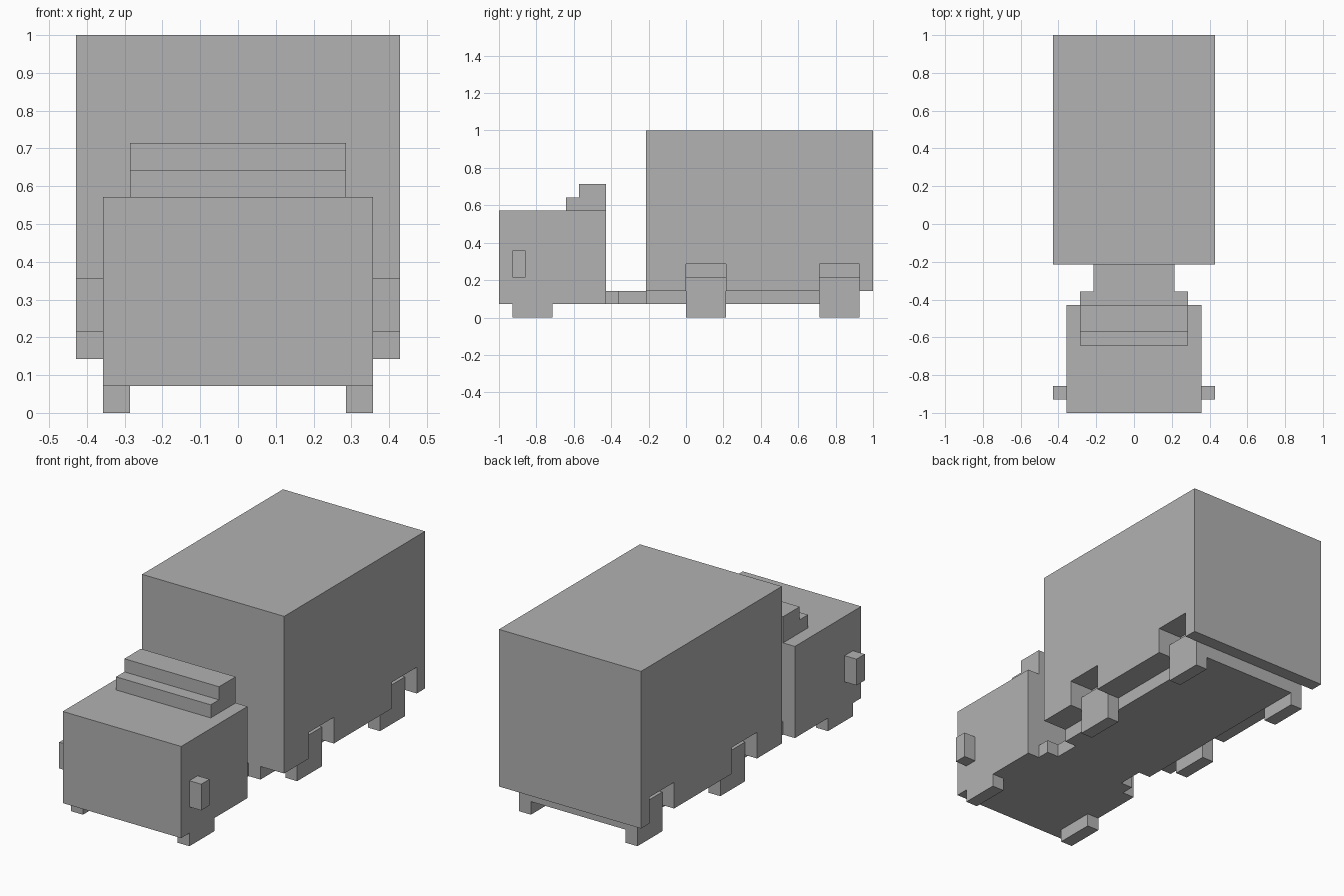
import bpy
import bmesh
from mathutils import Matrix, Vector

if "Cube" in bpy.data.objects:
    bpy.data.objects.remove(bpy.data.objects["Cube"], do_unlink=True)

UNIT = 1 / 14  # size of one block

grey = bpy.data.materials.new("plain_grey")
grey.use_nodes = True
grey.diffuse_color = (0.445, 0.445, 0.445, 1)
grey.node_tree.nodes["Principled BSDF"].inputs["Base Color"].default_value = grey.diffuse_color


def box(name, x, y, z):
    """Block spanning the given (low, high) ranges, in block units."""
    size = Vector([r[1] - r[0] for r in (x, y, z)]) * UNIT
    centre = Vector([r[0] + r[1] for r in (x, y, z)]) * UNIT / 2
    bm = bmesh.new()
    bmesh.ops.create_cube(bm, size=1, matrix=Matrix.LocRotScale(centre, None, size))
    mesh = bpy.data.meshes.new(name)
    bm.to_mesh(mesh)
    bm.free()
    mesh.materials.append(grey)
    obj = bpy.data.objects.new(name, mesh)
    bpy.context.collection.objects.link(obj)
    return obj


def pair(name, x, y, z):
    """The same block on the left (+x) and mirrored on the right."""
    return [box("left_" + name, x, y, z),
            box("right_" + name, (-x[1], -x[0]), y, z)]


# Cab with a stepped roof fairing and side mirrors
box("cab", (-5, 5), (-14, -6), (1, 8))
box("fairing_lower", (-4, 4), (-9, -6), (8, 9))
box("fairing_upper", (-4, 4), (-8, -6), (9, 10))
pair("mirror", (5, 6), (-13, -12), (3, 5))

# Chassis: coupling behind the cab, narrow neck, bed under the cargo box
box("coupling", (-4, 4), (-6, -5), (1, 2))
box("chassis_neck", (-3, 3), (-5, -3), (1, 2))
box("chassis_bed", (-4, 4), (-3, 13), (1, 2))

# Wheels
pair("front_wheel", (4, 5), (-13, -10), (0, 1))
rear_axles = {"middle": (0, 3), "rear": (10, 13)}
for axle, span in rear_axles.items():
    pair(axle + "_wheel", (4, 5), span, (0, 3))

# Cargo box with wheel arches cut from its lower sides
cargo = box("cargo_box", (-6, 6), (-3, 14), (2, 14))
for axle, span in rear_axles.items():
    for cutter in pair(axle + "_arch_cutter", (4, 7), span, (1, 4)):
        cutter.hide_render = True
        cut = cargo.modifiers.new("arch", 'BOOLEAN')
        cut.operation = 'DIFFERENCE'
        cut.solver = 'EXACT'
        cut.object = cutter
        bpy.context.view_layer.objects.active = cargo
        bpy.ops.object.modifier_apply(modifier=cut.name)
        bpy.data.objects.remove(cutter, do_unlink=True)
